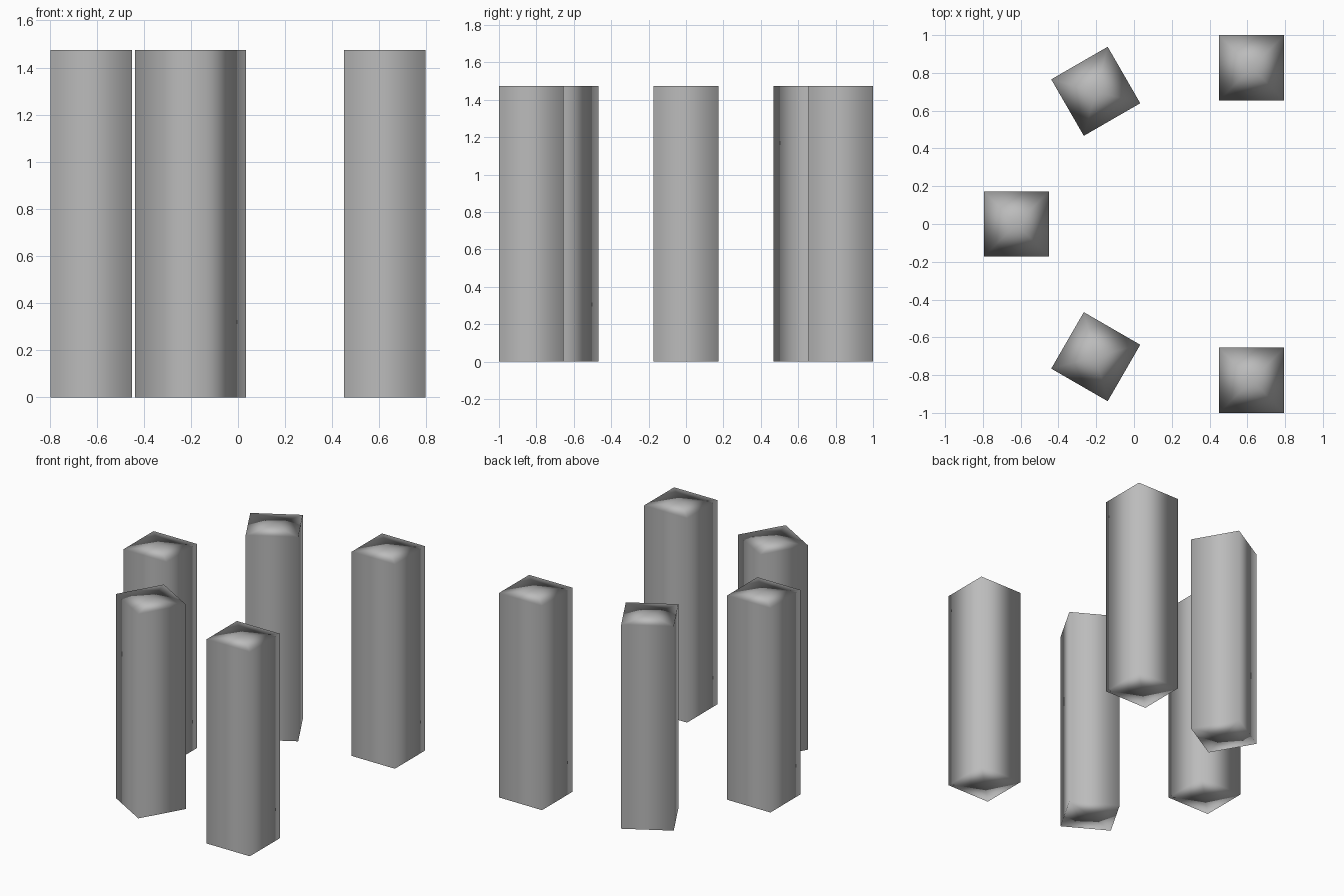
import bpy
import bmesh
from math import radians
from mathutils import Matrix, Vector

default = bpy.data.objects.get("Cube")
if default:
    bpy.data.objects.remove(default, do_unlink=True)

SIDE, HEIGHT = 0.345, 1.475

grey = bpy.data.materials.new("stone grey")
grey.use_nodes = True
GREY = (0.5, 0.5, 0.5, 1)
grey.diffuse_color = GREY
grey.node_tree.nodes["Principled BSDF"].inputs["Base Color"].default_value = GREY


def pillar(name, x, y, turn=0):
    """Square pillar with softly shaded corners and flat, fan-shaped ends."""
    bm = bmesh.new()
    bmesh.ops.create_cube(bm, size=1)
    bmesh.ops.scale(bm, vec=(SIDE, SIDE, HEIGHT), verts=bm.verts)
    bmesh.ops.translate(bm, vec=(0, 0, HEIGHT / 2), verts=bm.verts)
    ends = [f for f in bm.faces if abs(f.normal.z) > 0.5]
    bmesh.ops.poke(bm, faces=ends)
    bmesh.ops.rotate(bm, matrix=Matrix.Rotation(radians(turn), 3, "Z"), verts=bm.verts)
    for f in bm.faces:
        f.smooth = True
    mesh = bpy.data.meshes.new(name)
    bm.to_mesh(mesh)
    bm.free()
    mesh.materials.append(grey)

    # Corners shade outward, end centres shade straight up or down
    normals = []
    for v in mesh.vertices:
        out = Vector((v.co.x, v.co.y, 0))
        if out.length < 0.01:
            out = Vector((0, 0, 1 if v.co.z > HEIGHT / 2 else -1))
        normals.append(out.normalized())
    mesh.normals_split_custom_set_from_vertices(normals)

    obj = bpy.data.objects.new(name, mesh)
    obj.location = (x, y, 0)
    bpy.context.collection.objects.link(obj)


# Ring of five pillars, paired front and back
pillar("right_pillar", -0.6225, 0)
for end, s in (("front", -1), ("back", 1)):
    pillar(end + "_middle_pillar", -0.2025, 0.7025 * s, 30 * s)
    pillar(end + "_left_pillar", 0.6225, 0.8275 * s)
